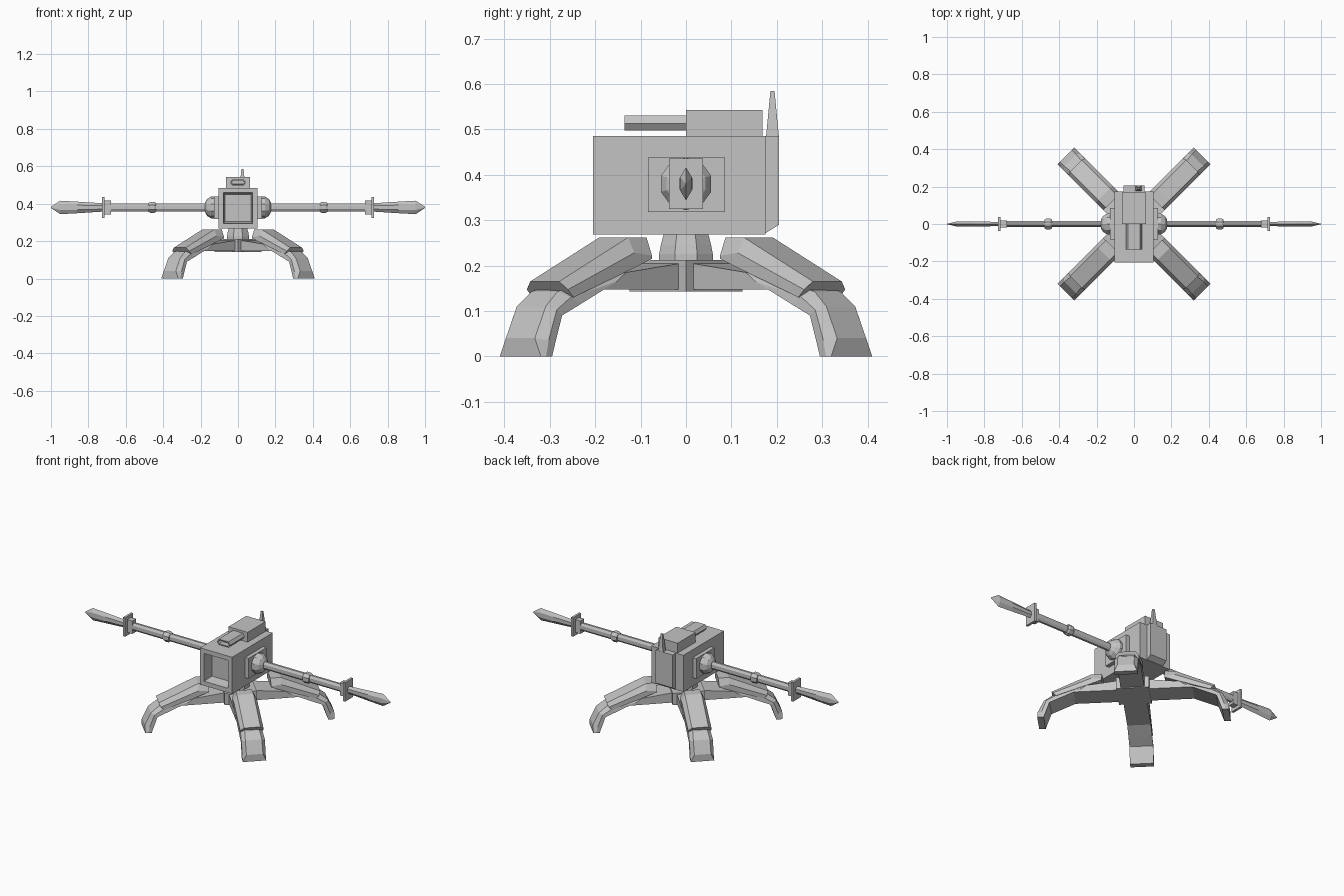
import bpy, bmesh, math
from mathutils import Vector, Matrix

cube = bpy.data.objects.get("Cube")
if cube:
    bpy.data.objects.remove(cube, do_unlink=True)

grey = bpy.data.materials.new("plain grey")
grey.use_nodes = True
COL = (0.55, 0.55, 0.55, 1)
grey.diffuse_color = COL
grey.node_tree.nodes["Principled BSDF"].inputs["Base Color"].default_value = COL


def finish(name, bm, angle=0.0, mirror=False):
    """Turn a bmesh into a flat shaded object, rotated about z or mirrored in x."""
    if mirror:
        bmesh.ops.scale(bm, vec=(-1, 1, 1), verts=bm.verts)
    bmesh.ops.rotate(bm, cent=(0, 0, 0), matrix=Matrix.Rotation(angle, 3, 'Z'), verts=bm.verts)
    bmesh.ops.recalc_face_normals(bm, faces=bm.faces)
    me = bpy.data.meshes.new(name)
    bm.to_mesh(me)
    bm.free()
    me.materials.append(grey)
    ob = bpy.data.objects.new(name, me)
    bpy.context.scene.collection.objects.link(ob)
    return ob


def loft(rings):
    """Bridge equal-sized rings of points and cap both ends."""
    bm = bmesh.new()
    vs = [[bm.verts.new(p) for p in ring] for ring in rings]
    n = len(vs[0])
    for a, b in zip(vs, vs[1:]):
        for i in range(n):
            j = (i + 1) % n
            bm.faces.new((a[i], a[j], b[j], b[i]))
    bm.faces.new(vs[0])
    bm.faces.new(vs[-1])
    bmesh.ops.recalc_face_normals(bm, faces=bm.faces)
    return bm


def box(x0, x1, y0, y1, z0, z1):
    return loft([[(x0, y0, z), (x1, y0, z), (x1, y1, z), (x0, y1, z)] for z in (z0, z1)])


def sink_front(bm, border, depth, taper):
    """Recess the face that looks towards -y."""
    bm.normal_update()
    face = min(bm.faces, key=lambda f: f.calc_center_median().y)
    bmesh.ops.inset_region(bm, faces=[face], thickness=border)
    bmesh.ops.inset_region(bm, faces=[face], thickness=taper)
    bmesh.ops.translate(bm, vec=(0, depth, 0), verts=face.verts)


def x_ring(x, ry, rz, n, phase=0.0):
    """Ring of points around the arm axis."""
    return [(x, ry * math.cos(phase + math.tau * i / n),
             ARM_Z + rz * math.sin(phase + math.tau * i / n)) for i in range(n)]


ARM_Z = 0.38

# Body with a recessed front opening
bm = box(-0.105, 0.105, -0.205, 0.175, 0.268, 0.485)
sink_front(bm, 0.037, 0.06, 0.014)
finish("body", bm)

# Back plate with sloping lower edge
side = [(0.17, 0.268), (0.205, 0.29), (0.205, 0.485), (0.17, 0.485)]
finish("back_plate", loft([[(x, y, z) for y, z in side] for x in (-0.055, 0.055)]))

# Antenna fin
finish("antenna", loft([
    [(0.008, 0.176, 0.48), (0.04, 0.176, 0.48), (0.04, 0.205, 0.48), (0.008, 0.205, 0.48)],
    [(0.018, 0.186, 0.585), (0.03, 0.186, 0.585), (0.03, 0.195, 0.585), (0.018, 0.195, 0.585)]]))

# Top housing and its flat six-sided barrel
finish("top_housing", box(-0.063, 0.063, 0.0, 0.168, 0.48, 0.543))
hexa = [(-0.043, 0.513), (-0.032, 0.497), (0.032, 0.497),
        (0.043, 0.513), (0.032, 0.53), (-0.032, 0.53)]
bm = loft([[(x, y, z) for x, z in hexa] for y in (-0.135, 0.01)])
sink_front(bm, 0.007, 0.03, 0.001)
finish("top_barrel", bm)

# Neck
finish("neck", loft([[(r * math.cos(math.tau * (i + 0.5) / 8), r * math.sin(math.tau * (i + 0.5) / 8), z)
                      for i in range(8)]
                     for r, z in ((0.064, 0.205), (0.064, 0.225), (0.06, 0.245), (0.053, 0.27))]))

# Hub, turned so its sides face the legs
finish("hub", box(-0.088, 0.088, -0.088, 0.088, 0.143, 0.212), math.pi / 4)

# Leg sections: top, middle and bottom edge as (distance out, height, half width)
W, N = 0.064, 0.045
FRAME = [
    [(0.08, 0.205, W), (0.08, 0.175, W), (0.08, 0.147, W)],
    [(0.25, 0.185, W), (0.28, 0.165, W), (0.32, 0.147, W)],
    [(0.44, 0.143, 0.04), (0.42, 0.13, 0.06), (0.39, 0.116, W)],
    [(0.482, 0.11, N), (0.467, 0.102, W), (0.45, 0.09, W)],
    [(0.516, 0.04, N), (0.492, 0.035, W), (0.471, 0.03, W)],
    [(0.516, 0.0, W), (0.50, 0.0, W), (0.481, 0.0, W)],
]
ARMOUR = [
    [(0.168, 0.262, N), (0.17, 0.222, W), (0.17, 0.215, W)],
    [(0.225, 0.262, N), (0.225, 0.228, W), (0.225, 0.195, W)],
    [(0.44, 0.165, N), (0.432, 0.147, W), (0.414, 0.13, W)],
]


def leg_part(sections):
    return loft([[(r, w, z) for r, z, w in s] + [(r, -w, z) for r, z, w in reversed(s)]
                 for s in sections])


for k, label in enumerate(("back_left", "back_right", "front_right", "front_left")):
    a = math.pi / 4 + k * math.pi / 2
    finish(label + "_leg", leg_part(FRAME), a)
    finish(label + "_leg_armour", leg_part(ARMOUR), a)


def blade_ring(x, h, t):
    return [(x, 0, ARM_Z + h), (x, t, ARM_Z + h * 0.4), (x, t, ARM_Z - h * 0.4),
            (x, 0, ARM_Z - h), (x, -t, ARM_Z - h * 0.4), (x, -t, ARM_Z + h * 0.4)]


# Arms: mount, shoulder, shaft, collar, guard and blade on each side
for label, m in (("left", False), ("right", True)):
    finish(label + "_mount_plate", box(0.10, 0.128, -0.084, 0.086, 0.318, 0.438), mirror=m)
    finish(label + "_shoulder", loft([x_ring(x, r, r, 10, math.pi / 10) for x, r in
                                      ((0.12, 0.058), (0.145, 0.058), (0.165, 0.045), (0.177, 0.025))]), mirror=m)
    finish(label + "_shaft", loft([x_ring(x, 0.016, 0.024, 8, math.pi / 8) for x in (0.15, 0.72)]), mirror=m)
    finish(label + "_collar", loft([x_ring(x, r, r, 8, math.pi / 8) for x, r in
                                    ((0.438, 0.025), (0.446, 0.031), (0.47, 0.031), (0.478, 0.025))]), mirror=m)
    finish(label + "_guard_block", box(0.68, 0.715, -0.018, 0.018, ARM_Z - 0.038, ARM_Z + 0.038), mirror=m)
    finish(label + "_guard", box(0.713, 0.727, -0.037, 0.037, ARM_Z - 0.056, ARM_Z + 0.056), mirror=m)
    finish(label + "_blade", loft([blade_ring(*s) for s in
                                   ((0.72, 0.022, 0.011), (0.86, 0.031, 0.014),
                                    (0.95, 0.036, 0.013), (1.0, 0.003, 0.001))]), mirror=m)
